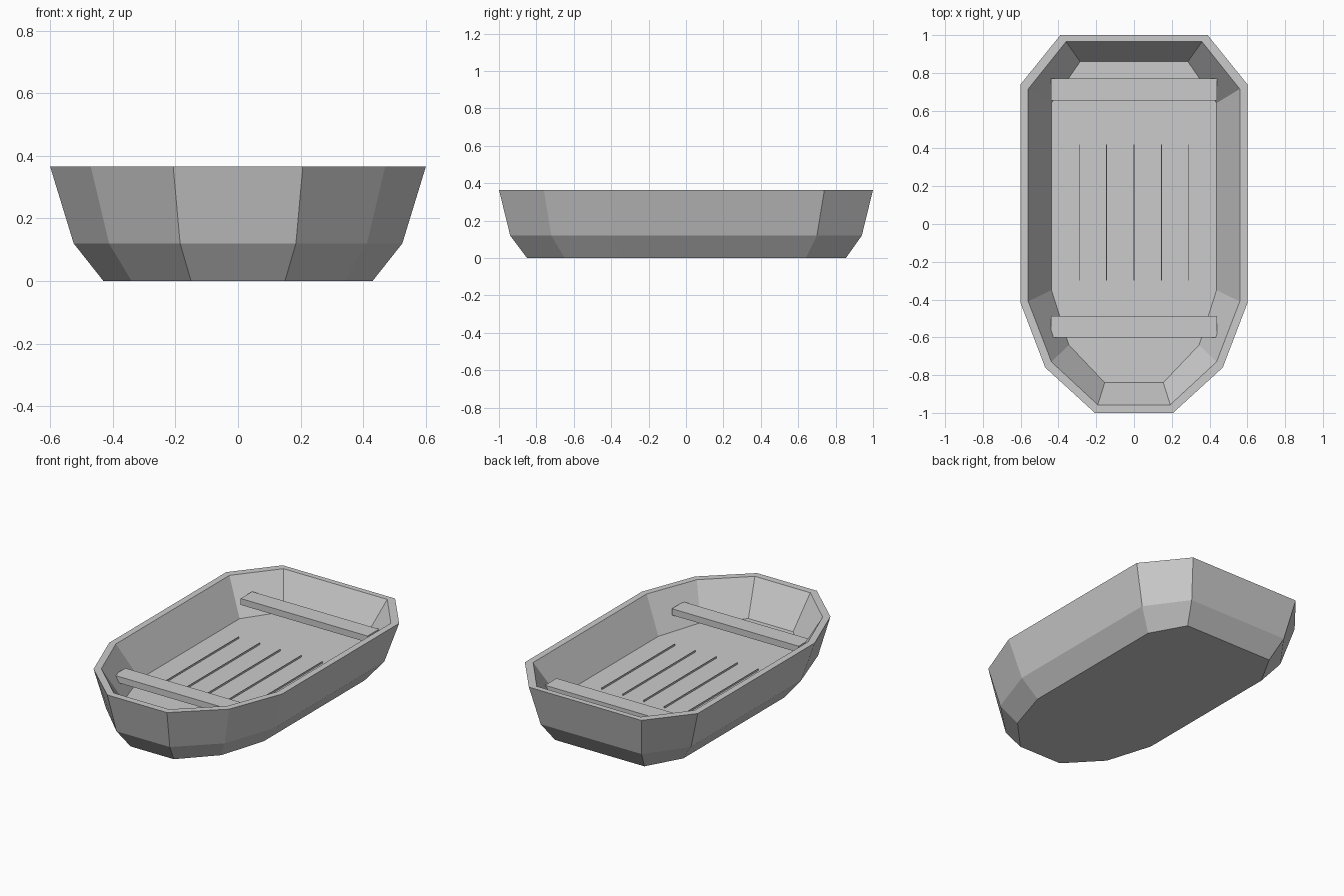
import bpy, bmesh

if "Cube" in bpy.data.objects:
    bpy.data.objects.remove(bpy.data.objects["Cube"])

def material(name, v):
    m = bpy.data.materials.new(name)
    m.diffuse_color = (v, v, v, 1)
    m.use_nodes = True
    m.node_tree.nodes["Principled BSDF"].inputs["Base Color"].default_value = m.diffuse_color
    return m

grey = material("light grey", 0.6)

def add_object(name, bm, mat):
    bmesh.ops.recalc_face_normals(bm, faces=bm.faces)
    me = bpy.data.meshes.new(name)
    bm.to_mesh(me)
    bm.free()
    me.materials.append(mat)
    ob = bpy.data.objects.new(name, me)
    bpy.context.collection.objects.link(ob)
    return ob

def box(name, x0, x1, y0, y1, z0, z1, mat):
    bm = bmesh.new()
    bmesh.ops.create_cube(bm, size=1)
    for v in bm.verts:
        v.co = (x0 + (v.co.x + .5) * (x1 - x0), y0 + (v.co.y + .5) * (y1 - y0),
                z0 + (v.co.z + .5) * (z1 - z0))
    return add_object(name, bm, mat)

# Hull: half outlines (stern to bow) at each level, mirrored and lofted
levels = [
    (0.0,   [(.31, .855), (.43, .64), (.43, -.36), (.34, -.65), (.15, -.85)]),
    (0.12,  [(.35, .94), (.525, .70), (.525, -.39), (.412, -.72), (.185, -.94)]),
    (0.365, [(.39, 1.0), (.60, .74), (.60, -.42), (.47, -.76), (.207, -1.0)]),
    (0.365, [(.36, .965), (.56, .715), (.56, -.41), (.437, -.73), (.192, -.957)]),
    (0.155, [(.285, .86), (.437, .64), (.437, -.35), (.345, -.64), (.155, -.84)]),
]
bm = bmesh.new()
rings = []
for z, half in levels:
    pts = half + [(-x, y) for x, y in reversed(half)]
    rings.append([bm.verts.new((x, y, z)) for x, y in pts])
for a, b in zip(rings, rings[1:]):
    n = len(a)
    for i in range(n):
        j = (i + 1) % n
        bm.faces.new((a[i], a[j], b[j], b[i]))
bm.faces.new(rings[0])
bm.faces.new(rings[-1])
add_object("hull", bm, grey)

# Two bench seats
for name, y in (("front_seat", -.545), ("rear_seat", .712)):
    box(name, -.44, .44, y - .057, y + .057, .235, .275, grey)

# Thin raised seams between the floor boards
for i in range(-2, 3):
    x = i * .145
    box("floor_seam", x - .002, x + .002, -.30, .42, .154, .166, grey)
